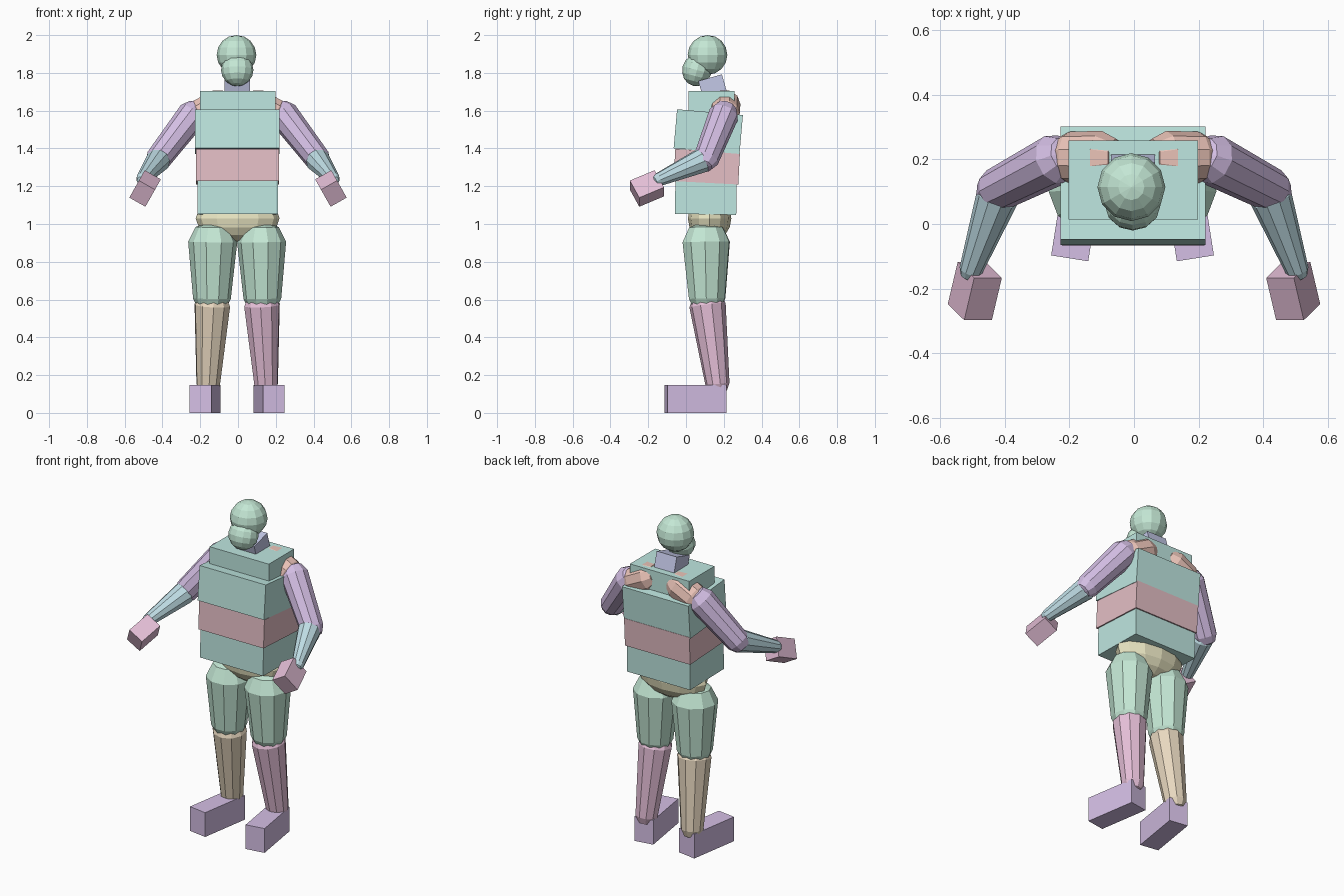
import bpy, bmesh, math
from mathutils import Vector, Matrix

if "Cube" in bpy.data.objects:
    bpy.data.objects.remove(bpy.data.objects["Cube"])

TEAL = (0.52, 0.80, 0.75, 1)
ROSE = (0.78, 0.52, 0.56, 1)
YELLOW = (0.83, 0.80, 0.55, 1)
GREEN = (0.55, 0.80, 0.66, 1)
PURPLE = (0.66, 0.52, 0.78, 1)
BLUE = (0.52, 0.72, 0.78, 1)
PINK = (0.78, 0.52, 0.68, 1)
SALMON = (0.83, 0.55, 0.48, 1)
TAN = (0.80, 0.68, 0.52, 1)
SLATE = (0.55, 0.58, 0.80, 1)


def finish(name, bm, matrix, color):
    bmesh.ops.recalc_face_normals(bm, faces=bm.faces[:])
    mesh = bpy.data.meshes.new(name)
    bm.to_mesh(mesh)
    bm.free()
    mat = bpy.data.materials.new(name + "_color")
    mat.diffuse_color = color
    mat.use_nodes = True
    mat.node_tree.nodes["Principled BSDF"].inputs["Base Color"].default_value = mat.diffuse_color
    mesh.materials.append(mat)
    obj = bpy.data.objects.new(name, mesh)
    obj.matrix_world = matrix
    bpy.context.collection.objects.link(obj)
    return obj


def rot(deg, axis):
    return Matrix.Rotation(math.radians(deg), 4, axis)


def box(name, loc, size, color, turn=Matrix.Identity(4)):
    bm = bmesh.new()
    bmesh.ops.create_cube(bm, size=1)
    bmesh.ops.scale(bm, vec=size, verts=bm.verts[:])
    return finish(name, bm, Matrix.Translation(loc) @ turn, color)


def ball(name, loc, radii, color, turn=Matrix.Identity(4)):
    bm = bmesh.new()
    bmesh.ops.create_uvsphere(bm, u_segments=12, v_segments=8, radius=1)
    bmesh.ops.scale(bm, vec=radii, verts=bm.verts[:])
    return finish(name, bm, Matrix.Translation(loc) @ turn, color)


def limb(name, a, b, ra, rb, color, sides=10, cap=0.85):
    """Tapered round-ended limb from point a to point b."""
    a, b = Vector(a), Vector(b)
    length = (b - a).length
    k = math.sqrt(0.5)
    rings = [(-cap * k * ra, k * ra), (0, ra), (length, rb), (length + cap * k * rb, k * rb)]
    bm = bmesh.new()
    loops = [[bm.verts.new((r * math.cos(2 * math.pi * i / sides),
                            r * math.sin(2 * math.pi * i / sides), z))
              for i in range(sides)] for z, r in rings]
    for lo, hi in zip(loops, loops[1:]):
        for i in range(sides):
            j = (i + 1) % sides
            bm.faces.new((lo[i], lo[j], hi[j], hi[i]))
    for loop, z in ((loops[0], -cap * ra), (loops[-1], length + cap * rb)):
        tip = bm.verts.new((0, 0, z))
        for i in range(sides):
            bm.faces.new((loop[i], loop[(i + 1) % sides], tip))
    turn = (b - a).to_track_quat('Z', 'Y').to_matrix().to_4x4()
    return finish(name, bm, Matrix.Translation(a) @ turn, color)


# head, jaw and neck
ball("head", (-0.008, 0.114, 1.895), (0.105, 0.105, 0.105), GREEN)
ball("jaw", (-0.004, 0.058, 1.815), (0.086, 0.078, 0.086), GREEN, rot(-15, 'X'))
box("neck", (-0.003, 0.144, 1.717), (0.135, 0.13, 0.12), SLATE, rot(16, 'X'))

# stacked torso blocks
box("upper_chest", (-0.002, 0.136, 1.645), (0.4, 0.243, 0.12), TEAL)
box("chest", (-0.003, 0.118, 1.489), (0.447, 0.35, 0.207), TEAL, rot(-5, 'X'))
box("abdomen", (-0.002, 0.11, 1.303), (0.44, 0.343, 0.17), ROSE, rot(-3, 'X'))
box("waist", (-0.002, 0.105, 1.14), (0.425, 0.325, 0.178), TEAL, rot(-1, 'X'))
ball("pelvis", (-0.002, 0.125, 1.03), (0.222, 0.115, 0.125), YELLOW)

for side, s in (("left", 1), ("right", -1)):
    # shoulder and arm
    limb(side + "_shoulder", (s * 0.1, 0.205, 1.635), (s * 0.2, 0.205, 1.585),
         0.083, 0.08, SALMON)
    limb(side + "_upper_arm", (s * 0.24, 0.2, 1.58), (s * 0.425, 0.105, 1.34),
         0.08, 0.068, PURPLE)
    limb(side + "_forearm", (s * 0.423, 0.082, 1.335), (s * 0.505, -0.145, 1.235),
         0.066, 0.036, BLUE)
    # hand, bent down and inwards
    x = Vector((0.87, 0, s * 0.49)).normalized()
    y = Vector((-s * 0.209, 0.902, 0.379)).normalized()
    z = x.cross(y).normalized()
    y = z.cross(x)
    hand_turn = Matrix((x, y, z)).transposed().to_4x4()
    box(side + "_hand", (s * 0.492, -0.207, 1.188), (0.098, 0.145, 0.115), PINK, hand_turn)

    # leg and turned-out foot
    dx = 0 if s > 0 else -0.009
    limb(side + "_thigh", (s * 0.125 + dx, 0.107, 0.905), (s * 0.129 + dx, 0.112, 0.605),
         0.13, 0.1, GREEN)
    limb(side + "_shin", (s * 0.127 + dx, 0.114, 0.57), (s * 0.149 + dx, 0.167, 0.15),
         0.097, 0.064, PINK if s > 0 else TAN)
    box(side + "_foot", (s * 0.165 + dx, 0.05, 0.074), (0.116, 0.316, 0.148), PURPLE,
        rot(s * 9, 'Z'))
